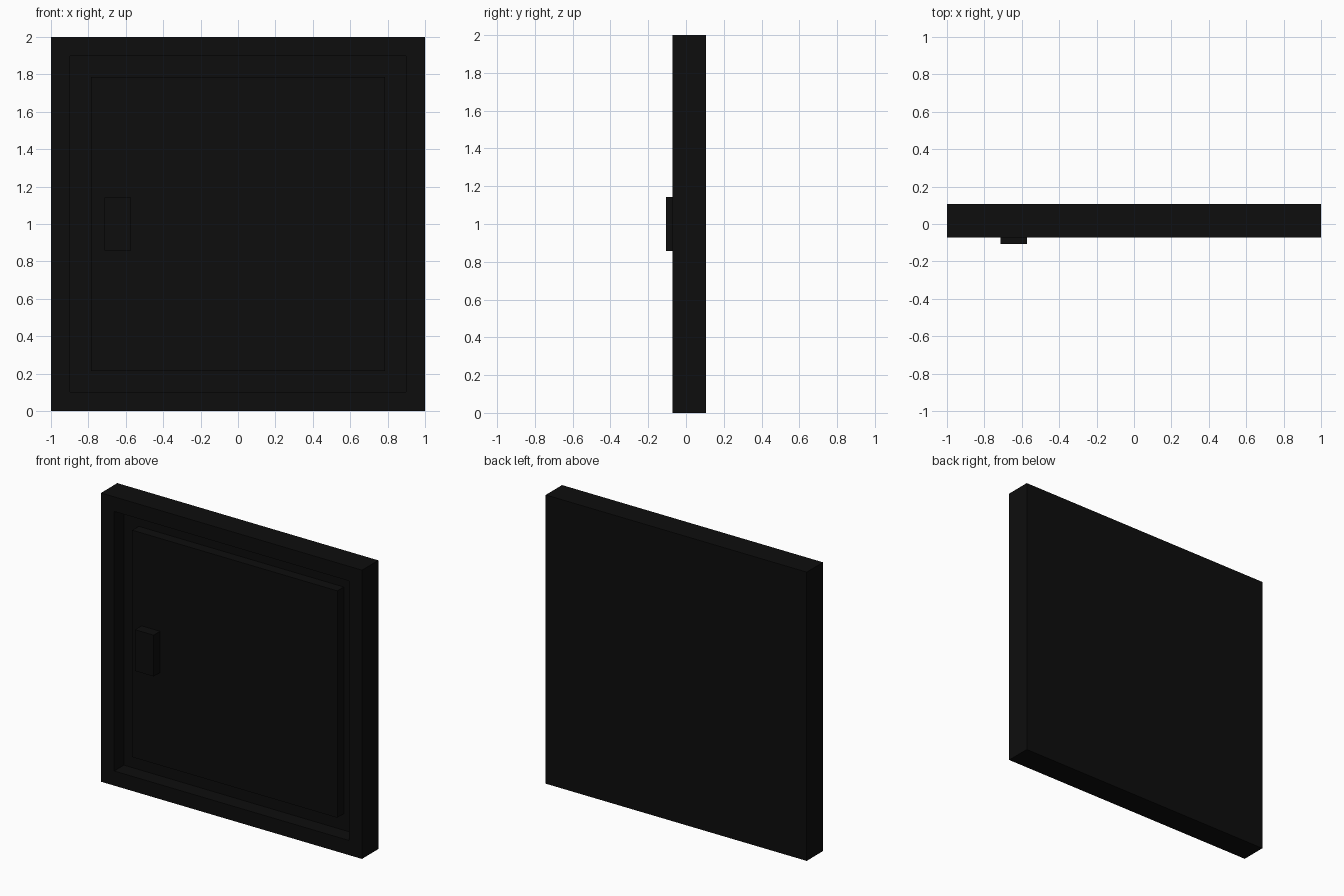
import bpy
import bmesh
from mathutils import Matrix

cube = bpy.data.objects.get("Cube")
if cube:
    bpy.data.objects.remove(cube, do_unlink=True)

U = 1 / 28          # modelling unit: the door is 56 units wide
FRONT = -2 * U      # front plane of the frame
BACK = 3 * U

black = bpy.data.materials.new("near_black")
black.use_nodes = True
colour = (0.004, 0.004, 0.004, 1)
black.diffuse_color = colour
black.node_tree.nodes["Principled BSDF"].inputs["Base Color"].default_value = colour


def box(name, low, high, recess=None):
    """Box between two corners; recess = (border, depth) sinks the front face."""
    size = [h - l for l, h in zip(low, high)]
    centre = [(h + l) / 2 for l, h in zip(low, high)]
    bm = bmesh.new()
    bmesh.ops.create_cube(bm, size=1, matrix=Matrix.LocRotScale(centre, None, size))
    if recess:
        border, depth = recess
        bm.normal_update()
        front = min(bm.faces, key=lambda f: f.calc_center_median().y)
        # Inset the border first, then extrude straight back for square walls
        bmesh.ops.inset_region(bm, faces=[front], thickness=border)
        new = bmesh.ops.extrude_discrete_faces(bm, faces=[front])["faces"]
        bmesh.ops.translate(bm, verts=new[0].verts, vec=(0, depth, 0))
        bmesh.ops.recalc_face_normals(bm, faces=bm.faces)
    mesh = bpy.data.meshes.new(name)
    bm.to_mesh(mesh)
    bm.free()
    mesh.materials.append(black)
    obj = bpy.data.objects.new(name, mesh)
    bpy.context.collection.objects.link(obj)
    return obj


# Outer frame with a solid back and a square recess in front
box("frame", (-1, FRONT, 0), (1, BACK, 2), recess=(4 * U, 3 * U))

# Door panel standing in the recess, set back from the frame
box("door_panel", (-22 * U, FRONT + U, 6 * U), (22 * U, FRONT + 3 * U, 50 * U))

# Handle block, proud of the frame
box("handle", (-20 * U, FRONT - U, 24 * U), (-16 * U, FRONT + U, 32 * U))
